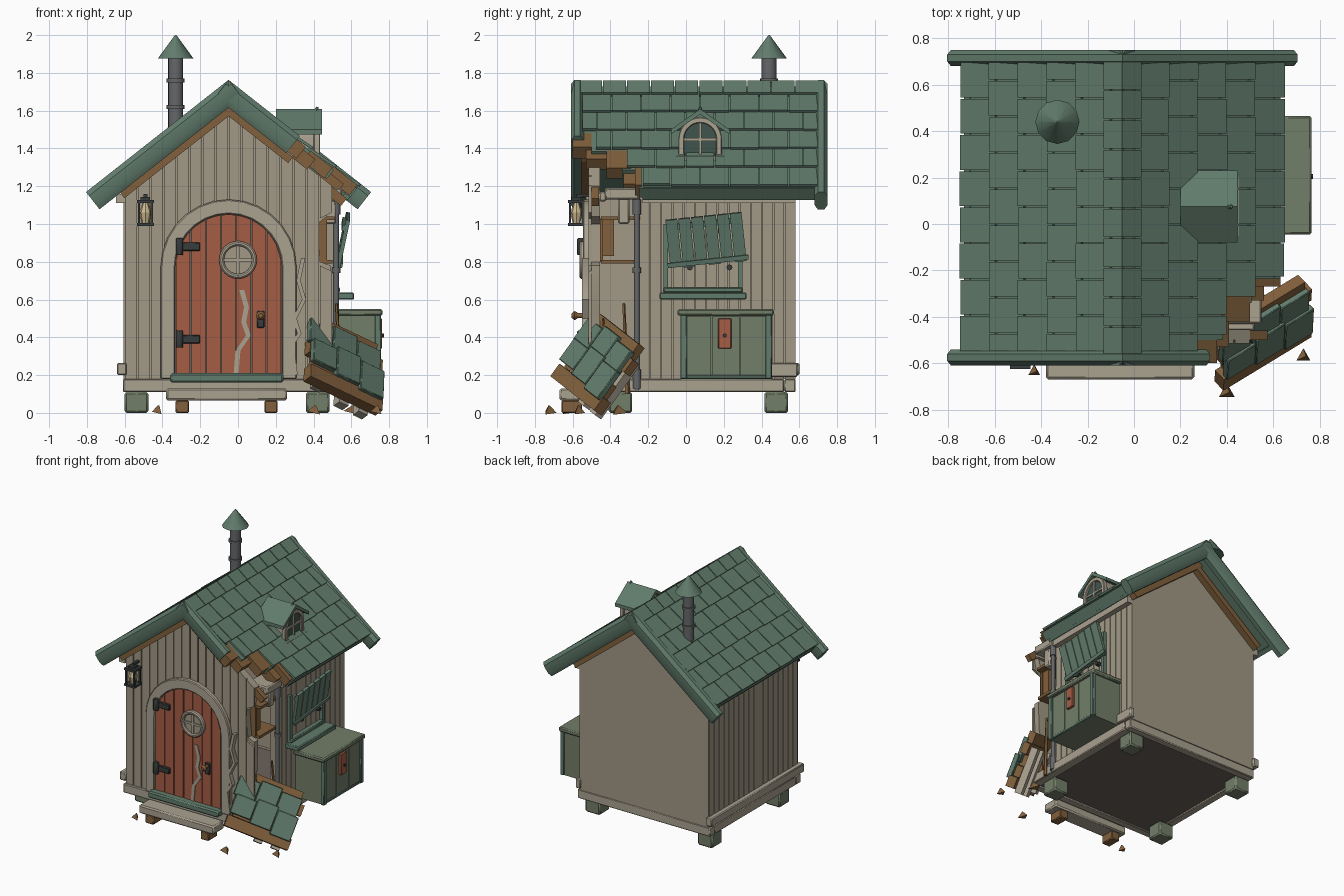
import bpy, bmesh, random
from math import sin, cos, pi, sqrt, radians
from mathutils import Matrix, Vector

if "Cube" in bpy.data.objects:
    bpy.data.objects.remove(bpy.data.objects["Cube"])

random.seed(4)
COL = dict(wood=(.36, .32, .24), trim=(.40, .36, .28), green=(.12, .20, .15), olive=(.17, .21, .14),
           red=(.38, .11, .06), brown=(.22, .115, .045), metal=(.04, .045, .045), pipe=(.13, .135, .14),
           floor=(.15, .12, .105), glass=(.05, .09, .075), glow=(.6, .48, .27))
MATS = {}
for k, c in COL.items():
    MATS[k] = bpy.data.materials.new(k)
    MATS[k].diffuse_color = (*c, 1)

# ---------- solids: each returns (verts, faces); build() joins them into one object
def box(x0, x1, y0, y1, z0, z1, M=None):
    v = [Vector((x, y, z)) for x in (x0, x1) for y in (y0, y1) for z in (z0, z1)]
    return ([M @ p for p in v] if M else v), [(0, 1, 3, 2), (4, 5, 7, 6), (0, 1, 5, 4), (2, 3, 7, 6), (0, 2, 6, 4), (1, 3, 7, 5)]

def place(u, v, d, axis):
    return Vector((u, d, v)) if axis == 'y' else Vector((d, u, v))

def prism(pts, d0, d1, axis='y', M=None):
    n = len(pts)
    v = [place(a, b, d, axis) for d in (d0, d1) for a, b in pts]
    f = [tuple(range(n)), tuple(range(n, 2 * n))] + [(i, (i + 1) % n, n + (i + 1) % n, n + i) for i in range(n)]
    return ([M @ p for p in v] if M else v), f

def band(outer, inner, d0, d1, axis='y', closed=False):
    n = len(outer)
    v = [place(a, b, d, axis) for d in (d0, d1) for ring in (outer, inner) for a, b in ring]
    f = []
    for i in range(n if closed else n - 1):
        j = (i + 1) % n
        f += [(i, j, n + j, n + i), (2*n + i, 2*n + j, 3*n + j, 3*n + i), (i, j, 2*n + j, 2*n + i), (n + i, n + j, 3*n + j, 3*n + i)]
    if not closed:
        f += [(0, n, 3*n, 2*n), (n - 1, 2*n - 1, 4*n - 1, 3*n - 1)]
    return v, f

def cyl(p0, p1, r0, r1=None, n=12):
    p0, p1 = Vector(p0), Vector(p1)
    q = (p1 - p0).to_track_quat('Z', 'Y')
    r1 = r0 if r1 is None else r1
    v = [p + q @ Vector((r * cos(2*pi*i/n), r * sin(2*pi*i/n), 0)) for p, r in ((p0, r0), (p1, r1)) for i in range(n)]
    return v, [tuple(range(n)), tuple(range(n, 2*n))] + [(i, (i+1) % n, n + (i+1) % n, n + i) for i in range(n)]

def crack(pts, w, d0, d1):
    return prism([(x - w/2, z) for x, z in pts] + [(x + w/2, z) for x, z in reversed(pts)], d0, d1)

def circle(cx, cz, r, n=24):
    return [(cx + r * cos(2*pi*i/n), cz + r * sin(2*pi*i/n)) for i in range(n)]

def arch(cx, r, spring, bottom, n=14):
    return [(cx - r, bottom)] + [(cx - r * cos(pi*i/n), spring + r * sin(pi*i/n)) for i in range(n + 1)] + [(cx + r, bottom)]

def build(name, solids, mat, bevel=0):
    bm = bmesh.new()
    for vs, fs in solids:
        v = [bm.verts.new(p) for p in vs]
        for f in fs:
            bm.faces.new([v[i] for i in f])
    bmesh.ops.recalc_face_normals(bm, faces=bm.faces)
    me = bpy.data.meshes.new(name)
    bm.to_mesh(me)
    bm.free()
    me.polygons.foreach_set('use_smooth', [True] * len(me.polygons))
    me.set_sharp_from_angle(angle=radians(32))
    me.materials.append(MATS[mat])
    ob = bpy.data.objects.new(name, me)
    bpy.context.collection.objects.link(ob)
    if bevel:
        m = ob.modifiers.new('bevel', 'BEVEL')
        m.width, m.segments, m.limit_method = bevel, 1, 'ANGLE'
    return ob

CX = -.05                                   # ridge line in x
gable = lambda x: 1.63 - .78 * abs(x - CX)

# ---------- base, feet, step
build('floor', [box(-.59, .49, -.51, .56, .12, .17)], 'floor')
build('base_beams', [box(-.61, .52, -.53, -.47, .11, .18), box(-.61, .52, .52, .58, .11, .18),
                     box(-.61, -.55, -.47, .52, .11, .18), box(.46, .53, -.47, .52, .11, .18),
                     box(-.64, -.59, -.53, .6, .2, .265), box(.49, .53, .44, .59, .19, .265)], 'trim', .006)
build('feet', [box(x, x + .125, y, y + .125, 0, .11) for x in (-.6, .36) for y in (-.41, .415)], 'olive', .01)
build('step', [box(-.38, .26, -.67, -.54, .065, .13)], 'trim', .01)
build('step_legs', [box(x, x + .07, -.66, -.55, 0, .065) for x in (-.33, .14)], 'brown', .006)

# ---------- walls
front = [(-.6, .18), (-.6, gable(-.6)), (CX, gable(CX)), (.5, gable(.5)), (.47, 1.04), (.42, 1.0), (.435, .8),
         (.49, .78), (.485, .55), (.44, .42), (.45, .3), (.38, .18)]
build('front_wall', [prism(front, -.5, -.455)], 'wood')
build('back_wall', [prism([(-.6, .18), (-.6, gable(-.6)), (CX, gable(CX)), (.5, gable(.5)), (.5, .18)], .53, .58)], 'wood')
build('left_wall', [box(-.59, -.55, -.46, .54, .18, 1.17)], 'wood')
build('right_wall', [box(.45, .49, -.25, .54, .18, 1.17)], 'wood')
w, g = .06875, .003
planks = []
for i in range(16):
    a, b = -.6 + i*w + g, -.6 + (i + 1)*w - g
    spans = [(.18, 0)] if i < 14 else [(.2, 0)] if i == 14 else [(.32, .78), (1.03, 0)]
    for lo, hi in spans:
        planks.append(prism([(a, lo), (a, hi or gable(a)), (b, hi - .03 if hi else gable(b)), (b, lo + .03 * (i > 13))], -.515, -.5))
build('front_planks', planks, 'wood')
build('left_planks', [box(-.605, -.59, -.5 + i*.06 + g, -.44 + i*.06 - g, .18, 1.16) for i in range(18)], 'wood')
build('right_planks', [box(.49, .505, -.25 + i*.0593 + g, -.19 + i*.0593 - g, .18, 1.16) for i in range(14)], 'wood')

# ---------- roof: local frame (distance down slope, y, height above slope)
ang = radians(38.2)
def slope(s):
    c, k = cos(ang), sin(ang)
    return Matrix(((s*c, 0, s*k, CX), (0, 1, 0, 0), (-k, 0, c, 1.73), (0, 0, 0, 1)))

def rake(y):
    return [(y - .035, -.06), (y - .035, 0), (y - .015, .026), (y + .015, .026), (y + .035, 0), (y + .035, -.06), (y + .018, -.09), (y - .018, -.09)]

for side, name in ((-1, 'left'), (1, 'right')):
    M = slope(side)
    tiles, deck = [], []
    starts = [-.55, -.55, -.48, -.32, -.23] if side > 0 else [-.55] * 5
    for r, y0 in enumerate(starts):
        s0, s1 = .08 + r*.158, .238 + r*.158
        deck.append(box(s0 if r else 0, s1, y0 - .02 * (y0 > -.5), .7, -.065, -.004, M))
        y = -.55 - (r % 2) * .078
        while y < .69:
            a, b = max(y, y0) + .003, min(y + .156, .7) - .003
            y += .156
            if b - a < .02:
                continue
            t = random.uniform(-.004, .004)
            vs, fs = box(s0 - .02, s1 + t, a, b, -.005, .01)
            vs = [M @ Vector((p.x, p.y, p.z + (.014 if p.x > s0 else 0))) for p in vs]
            tiles.append((vs, fs))
    build(name + '_roof_deck', deck, 'green')
    build(name + '_shingles', tiles, 'green')
    build(name + '_ridge_caps', [box(-.018, .085, -.57 + i*.1275 + g, -.4425 + i*.1275 - g, -.01, .024, M) for i in range(10)], 'green')
    build(name + '_rakes', [prism(rake(-.575), -.02, .46 if side > 0 else .94, 'x', M), prism(rake(.715), -.02, .94, 'x', M)], 'green')
    build(name + '_eave_rail', [box(.835, .868, -.23 if side > 0 else -.55, .7, -.085, .0, M)], 'green')
    build(name + '_gable_boards', [box(.02, .5 if side > 0 else .8, -.555, -.5, -.125, -.085, M), box(.02, .8, .58, .63, -.125, -.085, M)], 'brown')
    xe = CX + side * .57
    build(name + '_wall_plate', [box(xe - .025, xe + .025, -.23 if side > 0 else -.53, .58, 1.11, 1.16)], 'trim')

# ---------- broken roof edge
R = slope(1)
build('broken_roof_boards', [box(.4, .52, -.6, -.5, -.08, .0, R), box(.5, .6, -.53, -.4, -.09, -.02, R),
      box(.55, .7, -.42, -.29, -.07, .0, R), box(.66, .8, -.33, -.23, -.1, -.03, R),
      box(.5, .86, -.5, -.46, -.13, -.08, R), box(.7, .86, -.27, -.235, -.06, .01, R)], 'brown')
build('broken_corner_beams', [box(.38, .55, -.43, -.25, 1.13, 1.19), box(.46, .52, -.36, -.3, 1.0, 1.14),
                              box(.32, .52, -.46, -.42, 1.12, 1.17)], 'trim', .008)
build('inner_shelves', [box(.2, .51, -.45, -.24, 1.02, 1.04), box(.2, .5, -.45, -.24, .79, .81), box(.4, .46, -.45, -.38, .83, 1.02),
                        box(.42, .47, -.455, -.44, .8, 1.03)], 'brown')
build('splintered_posts', [cyl((.55, -.31, .1), (.52, -.33, .58), .014, .008, 5), cyl((.5, -.42, .18), (.46, -.44, .5), .02, .006, 5)], 'brown')
build('corner_pipe', [cyl((.52, -.26, .12), (.52, -.26, 1.15), .015)] +
      [cyl((.52, -.26, z), (.52, -.26, z + h), .022) for z, h in ((.13, .1), (.74, .03), (1.05, .08))], 'pipe')

# ---------- fallen roof chunk leaning on the corner
e1 = Vector((.75, .55, -.22)).normalized()
nn = Vector((.5, -.68, .45))
nn = (nn - e1 * nn.dot(e1)).normalized()
e2 = nn.cross(e1)
C = Matrix.Translation((.57, -.48, .25)) @ Matrix((e1, e2, nn)).transposed().to_4x4() @ Matrix.Rotation(radians(-10), 4, 'Z')
build('fallen_shingles', [box(-.24 + i*.158 - j*.02, -.086 + i*.158 - j*.02, -.09 + j*.13 - .02*i, .05 + j*.13 + .02*(i == 1), .005 - j*.012, .04 - j*.012, C)
                          for i in range(3) for j in range(2)], 'green', .004)
build('fallen_boards', [box(-.24 + .03*(i % 2), .24 - .04*(i % 3), -.19 + i*.085, -.108 + i*.085, -.045, .004 + .014*(i < 1), C) for i in range(5)], 'brown')
build('fallen_rafters', [box(x, x + .06, -.21 + .04*(x < -.1), .13, -.095, -.045, C) for x in (-.16, .0, .13)], 'trim')
build('rubble', [cyl((x, y, 0), (x + .01, y, .04), r, .004, 3) for x, y, r in
                 ((-.43, -.635, .03), (.4, -.725, .04), (.73, -.57, .035), (.6, -.36, .05))], 'brown')

# ---------- door
build('door_surround', [band(arch(CX, .36, .77, .18), arch(CX, .283, .77, .18), -.545, -.5)], 'trim', .006)
build('door_back', [prism(arch(CX, .283, .77, .18), -.52, -.5)], 'floor')
dp = []
for i in range(7):
    a, b = -.28 + i*.08 + g, -.2 + i*.08 - g
    top = [(CX + x, .77 + sqrt(max(0, .28**2 - x*x))) for x in (a, a + (b-a)/3, a + 2*(b-a)/3, b)]
    dp.append(prism([(CX + a, .2)] + top + [(CX + b, .2)], -.537, -.51))
build('door_planks', dp, 'red')
build('threshold', [box(-.36, .24, -.59, -.5, .16, .21)], 'green', .01)
build('door_window_ring', [band(circle(0, .81, .1), circle(0, .81, .074), -.565, -.53, 'y', True)], 'trim', .008)
build('door_window_bars', [box(-.08, .08, -.556, -.53, .802, .818), box(-.008, .008, -.556, -.53, .735, .885)], 'trim')
build('door_window_glass', [prism(circle(0, .81, .08), -.545, -.53)], 'wood')
build('door_hinges', [s for z in (.88, .39) for s in (box(-.31, -.2, -.555, -.53, z - .022, z + .022),
                      cyl((-.31, -.556, z - .045), (-.31, -.556, z + .045), .02))], 'metal', .004)
build('door_lock', [box(.1, .14, -.55, -.53, .45, .54)], 'metal', .005)
build('door_knob', [cyl((.12, -.55, .515), (.12, -.575, .515), .013), cyl((.12, -.575, .515), (.12, -.59, .515), .016, .024),
                    cyl((.12, -.59, .515), (.12, -.605, .515), .024, .012)], 'brown')
build('door_crack', [crack([(.02, .65), (.045, .56), (.03, .48), (.055, .41), (0, .33), (-.01, .21)], .026, -.543, -.53)], 'trim')
build('wall_crack', [crack([(.345, .82), (.32, .7), (.35, .6), (.3, .5), (.325, .42), (.285, .36), (.305, .2)], .022, -.55, -.51)], 'trim')

# ---------- lantern
build('lantern_frame', [box(-.535, -.445, -.625, -.535, z, z + .016) for z in (.99, 1.112)] +
      [box(x, x + .012, y, y + .012, 1.0, 1.12) for x in (-.53, -.462) for y in (-.62, -.552)] +
      [box(-.515, -.465, -.605, -.555, 1.128, 1.143), box(-.5, -.48, -.58, -.5, 1.143, 1.158)], 'metal')
build('lantern_glass', [cyl((-.49, -.58, 1.005), (-.49, -.58, 1.06), .02, .033, 8), cyl((-.49, -.58, 1.06), (-.49, -.58, 1.11), .033, .015, 8)], 'glow')

# ---------- chimney
build('chimney_pipe', [cyl((-.33, .44, 1.42), (-.33, .44, 1.88), .04, n=16)] +
      [cyl((-.33, .44, z), (-.33, .44, z + .02), .048, n=16) for z in (1.61, 1.75)], 'pipe')
build('chimney_cap', [cyl((-.33, .44, 1.875), (-.33, .44, 2), .095, .004)], 'green')

# ---------- dormer
D = .075
build('dormer_body', [prism(arch(D, .105, 1.45, 1.33), .16, .415, 'x')], 'trim')
build('dormer_frame', [band(arch(D, .115, 1.45, 1.35), arch(D, .085, 1.45, 1.35), .4, .435, 'x')], 'trim', .004)
build('dormer_glass', [prism(arch(D, .086, 1.45, 1.35), .41, .419, 'x')], 'glass')
build('dormer_bars', [box(.415, .43, D - .007, D + .007, 1.35, 1.535), box(.415, .43, D - .085, D + .085, 1.44, 1.454),
                      box(.4, .45, D - .125, D + .125, 1.335, 1.36)], 'trim')
build('dormer_roof', [prism([(D - .155, 1.475), (D - .155, 1.5), (D, 1.61), (D + .155, 1.5), (D + .155, 1.475), (D, 1.58)], .2, .445, 'x')], 'green')
build('dormer_finial', [cyl((.41, D, 1.59), (.42, D, 1.62), .018, .006, 6)], 'green')

# ---------- side window with loose shutter
build('window_sill', [box(.49, .615, -.14, .32, .6, .637), box(.49, .54, -.12, .3, .637, .665)], 'green', .006)
build('window_frame', [box(.49, .53, y, y + .025, .64, 1.0) for y in (-.12, .275)], 'green')
S = Matrix.Translation((.555, .105, .915)) @ Matrix.Rotation(radians(6), 4, 'X') @ Matrix.Rotation(radians(12), 4, 'Y')
build('shutter', [box(-.01, .012, -.205 + i*.0685 + g, -.1365 + i*.0685 - g, -.125 - .008*(i % 2), .13, S) for i in range(6)] +
      [box(.01, .022, -.215, .215, -.125, -.1, S), box(-.022, -.01, -.2, .2, .07, .1, S)], 'green')
build('shutter_hooks', [cyl((.5, y, .77), (.54, y, .77), .016, n=8) for y in (.02, .23)], 'metal')

# ---------- side crate
build('crate', [box(.5, .735, -.02, .445, .18, .52)] + [box(.735, .745, -.015 + i*.152, .133 + i*.152, .2, .51) for i in range(3)], 'olive')
build('crate_posts', [box(.725, .757, y, y + .035, .18, .52) for y in (-.03, .42)] + [box(.73, .75, -.02, .44, .18, .2)], 'green', .004)
build('crate_lid', [box(.5, .765, -.045, .465, .515, .55)], 'olive', .008)
build('crate_latch', [box(.74, .763, .17, .24, .34, .5)], 'red', .004)
build('crate_latch_pin', [cyl((.755, .205, .41), (.772, .205, .41), .011, n=8)], 'metal')

for m in bpy.data.materials:
    if m.users and not m.is_grease_pencil:
        m.use_nodes = True
        m.node_tree.nodes["Principled BSDF"].inputs["Base Color"].default_value = m.diffuse_color
